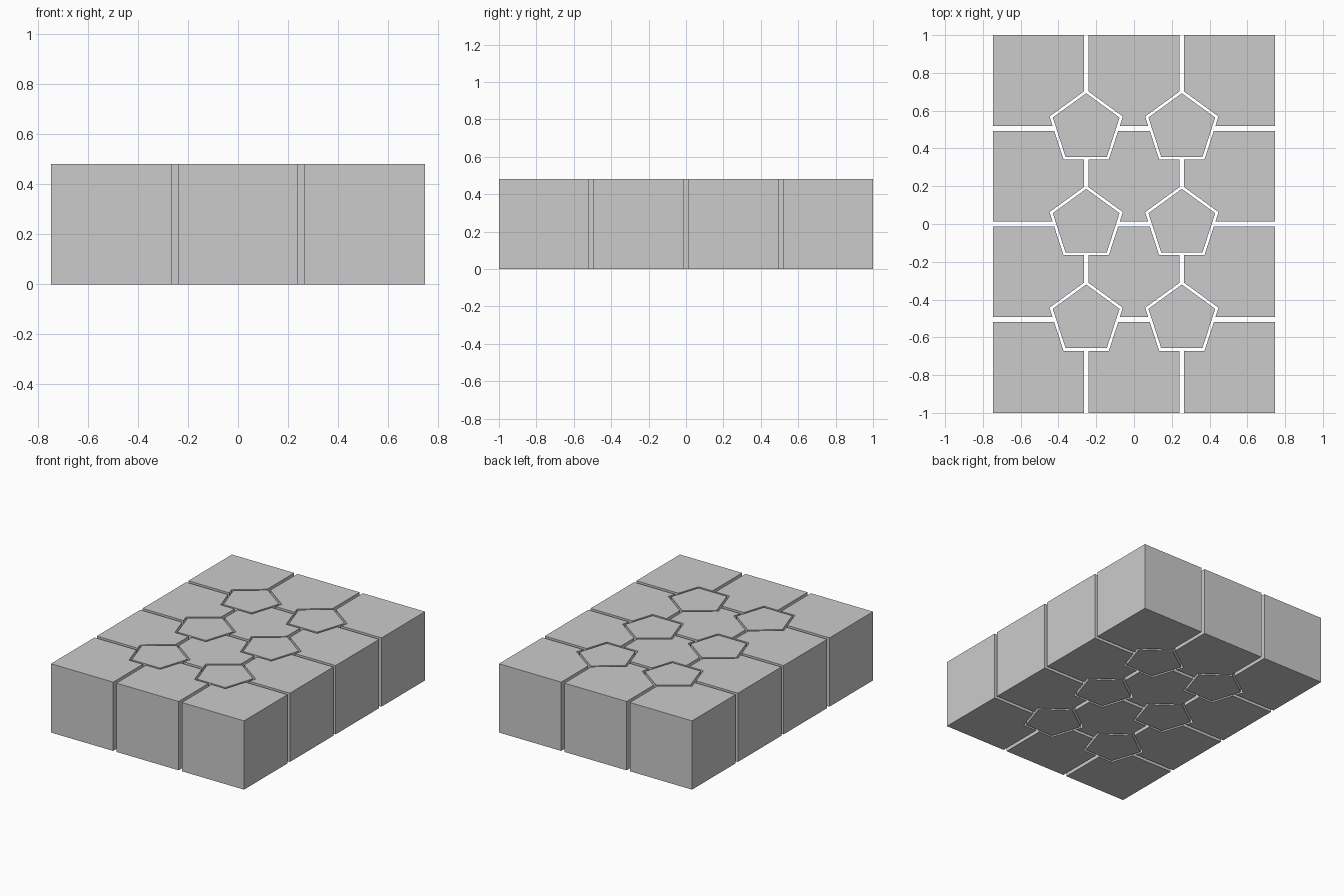
import bpy
from math import pi

if "Cube" in bpy.data.objects:
    bpy.data.objects.remove(bpy.data.objects["Cube"])

PITCH = 2 / 3.95          # grid spacing of the 3 x 4 block array
SIDE = 0.95 * PITCH       # cube edge, leaves a narrow groove
HOLE_R, PIN_R = 0.204, 0.186


def pentagon(name, x, y, radius, depth):
    # five-sided prism with one corner pointing to +y
    bpy.ops.mesh.primitive_cylinder_add(vertices=5, radius=radius, depth=depth,
                                        location=(x, y, SIDE / 2))
    ob = bpy.context.object
    ob.name = name
    top = max(ob.data.vertices, key=lambda v: v.co.y).co
    if abs(top.x) > 1e-4:
        ob.rotation_euler.z = pi
    return ob


# Pentagonal pins in every groove crossing, and cutters for their sockets
cutters = []
for i in range(2):
    for j in range(3):
        x, y = (i - 0.5) * PITCH, (j - 1) * PITCH
        pentagon(f"pentagon_pin_{i}_{j}", x, y, PIN_R, SIDE)
        cutters.append(pentagon("socket_cutter", x, y, HOLE_R, SIDE * 2))

# Join the cutters into one hidden helper
bpy.ops.object.select_all(action='DESELECT')
for c in cutters:
    c.select_set(True)
bpy.context.view_layer.objects.active = cutters[0]
bpy.ops.object.join()
cutter = bpy.context.object
cutter.hide_render = True
cutter.display_type = 'WIRE'

# Cubes with their corners notched around the pins
for i in range(3):
    for j in range(4):
        bpy.ops.mesh.primitive_cube_add(
            size=SIDE, location=((i - 1) * PITCH, (j - 1.5) * PITCH, SIDE / 2))
        block = bpy.context.object
        block.name = f"block_{i}_{j}"
        cut = block.modifiers.new("sockets", 'BOOLEAN')
        cut.operation = 'DIFFERENCE'
        cut.solver = 'EXACT'
        cut.object = cutter
